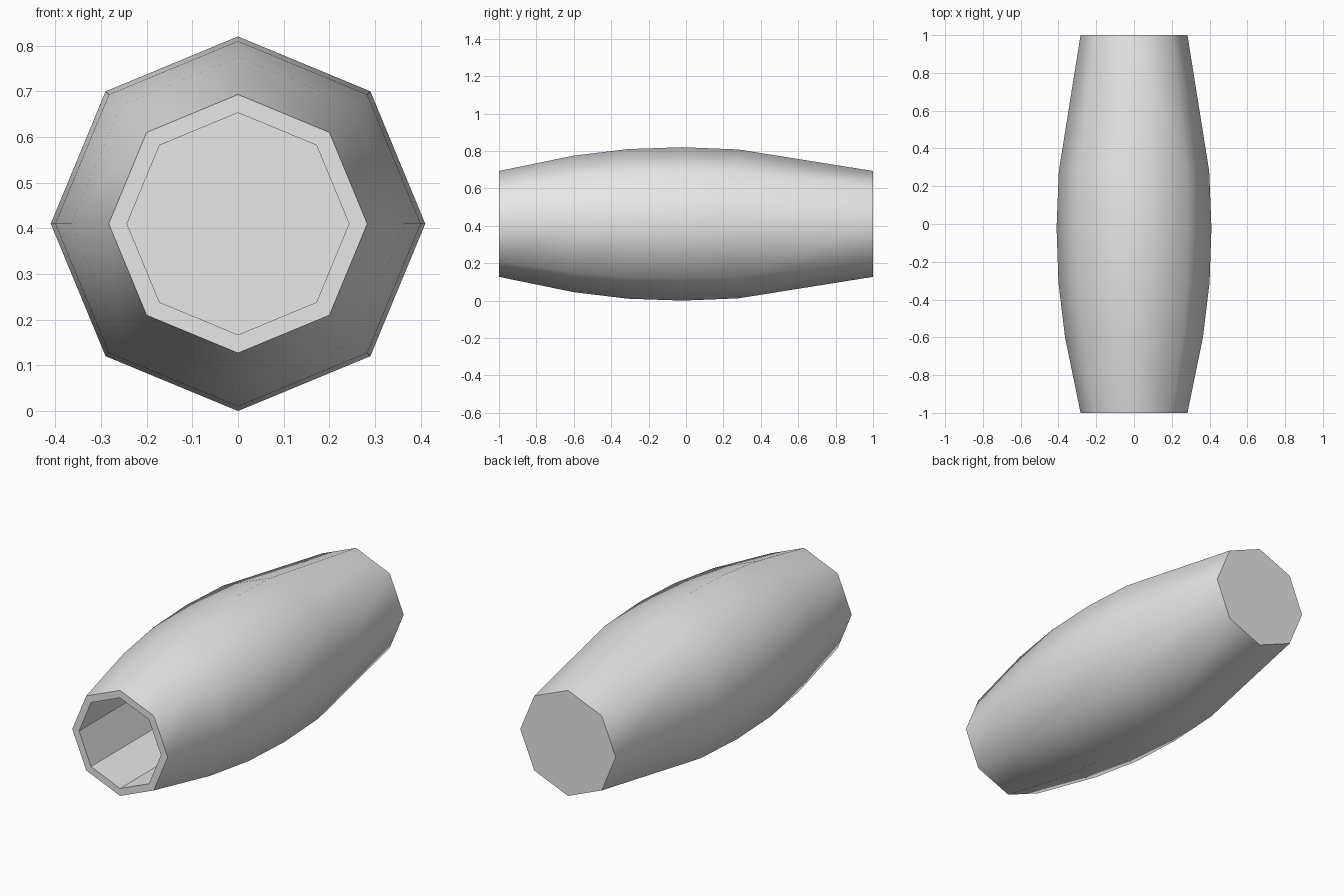
import bpy
import bmesh
from math import cos, sin, pi

default_cube = bpy.data.objects.get("Cube")
if default_cube:
    bpy.data.objects.remove(default_cube, do_unlink=True)

SIDES = 8
CENTRE_Z = 0.41

# Barrel profile from front rim to back end: (y, radius)
OUTER = [(-1, 0.283), (-0.6, 0.365), (-0.31, 0.4),
         (-0.02, 0.41), (0.28, 0.398), (1, 0.283)]
BORE_RADIUS = 0.243
BORE_END = 0.5

grey = bpy.data.materials.new("plain_grey")
grey.use_nodes = True
grey.diffuse_color = (0.8, 0.8, 0.8, 1)
grey.node_tree.nodes["Principled BSDF"].inputs["Base Color"].default_value = (0.8, 0.8, 0.8, 1)

bm = bmesh.new()


def ring(y, radius):
    """Octagon of vertices around the long axis."""
    angles = [2 * pi * i / SIDES for i in range(SIDES)]
    return [bm.verts.new((radius * cos(a), y, CENTRE_Z + radius * sin(a))) for a in angles]


def bridge(a, b, smooth):
    """Band of quads between two rings."""
    for i in range(SIDES):
        j = (i + 1) % SIDES
        bm.faces.new((a[i], a[j], b[j], b[i])).smooth = smooth


# Smooth bulging shell with a flat back end
shell = [ring(y, r) for y, r in OUTER]
for a, b in zip(shell, shell[1:]):
    bridge(a, b, True)
bm.faces.new(shell[-1])

# Flat front rim and faceted bore with a floor
mouth = ring(-1, BORE_RADIUS)
floor = ring(BORE_END, BORE_RADIUS)
bridge(mouth, shell[0], False)
bridge(floor, mouth, False)
bm.faces.new(floor)

bmesh.ops.recalc_face_normals(bm, faces=bm.faces[:])
for edge in bm.edges:
    edge.smooth = all(f.smooth for f in edge.link_faces)

mesh = bpy.data.meshes.new("hollow_barrel")
bm.to_mesh(mesh)
bm.free()
mesh.materials.append(grey)
barrel = bpy.data.objects.new("hollow_barrel", mesh)
bpy.context.collection.objects.link(barrel)
